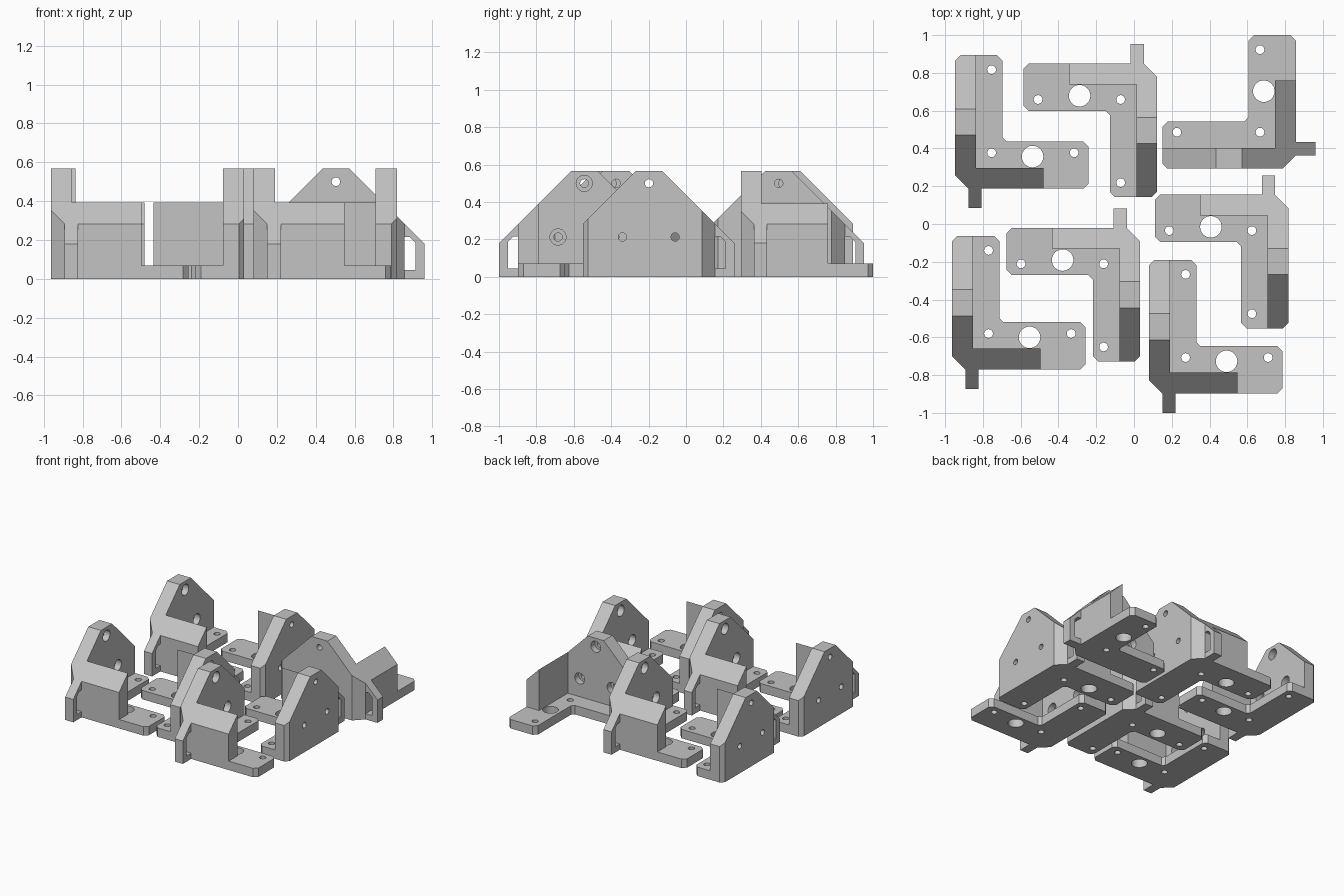
import bpy
import bmesh
import math
from mathutils import Matrix, Vector

if "Cube" in bpy.data.objects:
    bpy.data.objects.remove(bpy.data.objects["Cube"])

LENGTH = 0.707     # outer length of each leg
ARM = 0.25         # width of the base legs
WALL = 0.11        # wall thickness
PLATE = 0.07       # base thickness
TOP = 0.567        # tall wall height
LOW = 0.283        # height where the 45 degree slopes start
CORNER = 0.07      # chamfer on the outer corner
CHAMFER = 0.028    # chamfer on the leg ends
PEG = 0.103        # how far the hook sticks out

grey = bpy.data.materials.new("light_grey")
grey.use_nodes = True
colour = (0.55, 0.55, 0.55, 1)
grey.diffuse_color = colour
grey.node_tree.nodes["Principled BSDF"].inputs["Base Color"].default_value = colour


def finish(name, bm):
    bmesh.ops.recalc_face_normals(bm, faces=bm.faces)
    mesh = bpy.data.meshes.new(name)
    bm.to_mesh(mesh)
    bm.free()
    mesh.materials.append(grey)
    obj = bpy.data.objects.new(name, mesh)
    bpy.context.collection.objects.link(obj)
    return obj


def prism(points, start, end, along_x=False):
    """Extrude an outline in xy along z, or an outline in yz along x."""
    bm = bmesh.new()
    place = (lambda p: (start, p[0], p[1])) if along_x else (lambda p: (p[0], p[1], start))
    face = bm.faces.new([bm.verts.new(place(p)) for p in points])
    new = bmesh.ops.extrude_face_region(bm, geom=[face])["geom"]
    step = Vector((end - start, 0, 0)) if along_x else Vector((0, 0, end - start))
    bmesh.ops.translate(bm, vec=step, verts=[v for v in new if isinstance(v, bmesh.types.BMVert)])
    return bm


def slope(bm, y, direction):
    """Cut away everything above a 45 degree plane that starts at LOW."""
    cut = bmesh.ops.bisect_plane(bm, geom=bm.verts[:] + bm.edges[:] + bm.faces[:],
                                 plane_co=(0, y, LOW), plane_no=(0, direction, 1),
                                 clear_outer=True)["geom_cut"]
    bmesh.ops.contextual_create(bm, geom=[e for e in cut if isinstance(e, bmesh.types.BMEdge)])


def drill(target, centre, radius, depth, along_x=False):
    """Bore a round hole centred on a point."""
    bm = bmesh.new()
    turn = Matrix.Rotation(math.pi / 2, 4, "Y") if along_x else Matrix()
    bmesh.ops.create_cone(bm, cap_ends=True, segments=32, radius1=radius, radius2=radius,
                          depth=depth, matrix=Matrix.Translation(centre) @ turn)
    cutter = finish("drill", bm)
    cutter.hide_render = True
    mod = target.modifiers.new("hole", "BOOLEAN")
    mod.operation = "DIFFERENCE"
    mod.solver = "EXACT"
    mod.object = cutter
    bpy.context.view_layer.update()
    result = bpy.data.meshes.new_from_object(
        target.evaluated_get(bpy.context.evaluated_depsgraph_get()))
    target.modifiers.clear()
    target.data = result
    bpy.data.objects.remove(cutter)


# L-shaped base plate with chamfered corners
c, far, inner = CHAMFER, LENGTH, 0.022
base = finish("base_plate", prism([
    (0, CORNER), (CORNER, 0), (far - c, 0), (far, c), (far, ARM - c), (far - c, ARM),
    (ARM + inner, ARM), (ARM, ARM + inner), (ARM, far - c), (ARM - c, far),
    (c, far), (0, far - c)], 0, PLATE))
for x, y, r in ((0.193, 0.63, 0.023), (0.193, 0.19, 0.023), (0.63, 0.19, 0.023), (0.41, 0.17, 0.057)):
    drill(base, (x, y, 0), r, 0.5)

# Tall wall with both shoulders sloped
bm = prism([(0, CORNER), (CORNER, 0), (WALL, 0), (WALL, far), (c, far), (0, far - c)], PLATE, TOP)
slope(bm, 0, -1)
slope(bm, far, 1)
tall = finish("tall_wall", bm)
for y, z in ((0.353, 0.5), (0.213, 0.213), (0.495, 0.213)):
    drill(tall, (0, y, z), 0.022, 0.5, True)
    drill(tall, (WALL, y, z), 0.043, 0.1, True)

# Short wall whose top follows the same slope
bm = prism([(WALL, 0), (0.467, 0), (0.467, WALL), (WALL, WALL)], PLATE, TOP)
slope(bm, 0, -1)
short = finish("short_wall", bm)

# Slotted hook on the outer corner
hook = finish("hook", prism([
    (0, 0), (-PEG, 0), (-PEG, LOW - PEG), (0, LOW), (0, 0.215), (-0.028, 0.215),
    (-0.056, 0.187), (-0.056, 0.045), (0, 0.045)], CORNER, 0.14, True))

parts = [base, tall, short, hook]
for obj in bpy.context.selected_objects:
    obj.select_set(False)
for obj in parts:
    obj.select_set(True)
bpy.context.view_layer.objects.active = base
bpy.ops.object.shade_smooth_by_angle(angle=math.radians(30))

# Seven brackets: outer corner position and turn in degrees
places = [(-0.947, 0.187, 0), (-0.963, -0.77, 0), (0.08, -0.897, 0),
          (0.122, 0.849, 180), (0.817, 0.155, 180), (0.032, -0.021, 180),
          (0.857, 0.293, 90)]
for index, (x, y, angle) in enumerate(places):
    matrix = Matrix.Translation((x, y, 0)) @ Matrix.Rotation(math.radians(angle), 4, "Z")
    for part in parts:
        obj = part
        if index:
            obj = part.copy()
            obj.name = f"{part.name}_{index + 1}"
            bpy.context.collection.objects.link(obj)
        obj.matrix_world = matrix
